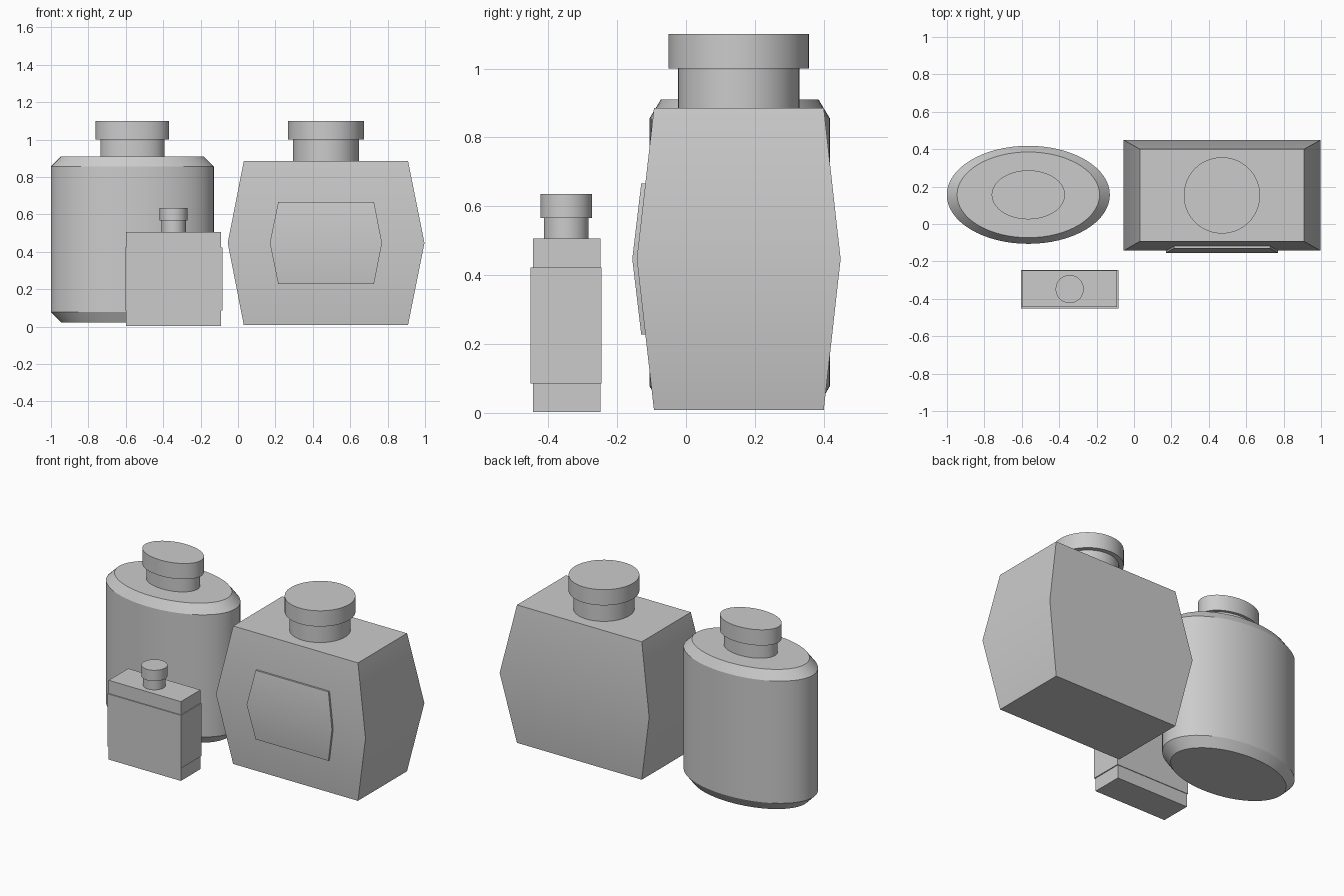
import bpy, math

if "Cube" in bpy.data.objects:
    bpy.data.objects.remove(bpy.data.objects["Cube"])


def loft(name, sections):
    """Closed solid through stacked rings; each section is a list of points."""
    n = len(sections[0])
    verts = [p for s in sections for p in s]
    faces = [tuple(reversed(range(n)))]
    for k in range(len(sections) - 1):
        a, b = k * n, (k + 1) * n
        faces += [(a + i, a + (i + 1) % n, b + (i + 1) % n, b + i) for i in range(n)]
    faces.append(tuple(range(len(verts) - n, len(verts))))
    mesh = bpy.data.meshes.new(name)
    mesh.from_pydata(verts, [], faces)
    obj = bpy.data.objects.new(name, mesh)
    bpy.context.collection.objects.link(obj)
    bpy.ops.object.select_all(action='DESELECT')
    bpy.context.view_layer.objects.active = obj
    obj.select_set(True)
    bpy.ops.object.shade_smooth_by_angle(angle=math.radians(30))
    return obj


def ellipse(cx, cy, z, rx, ry, n=64):
    return [(cx + rx * math.cos(2 * math.pi * i / n),
             cy + ry * math.sin(2 * math.pi * i / n), z) for i in range(n)]


def rect(x0, x1, y0, y1, z):
    return [(x0, y0, z), (x1, y0, z), (x1, y1, z), (x0, y1, z)]


def drum(name, cx, cy, rx, ry, z0, z1):
    return loft(name, [ellipse(cx, cy, z, rx, ry) for z in (z0, z1)])


# Oval bottle with bevelled shoulders, neck and cap
cx, cy = -0.565, 0.156
loft("oval_bottle_body", [ellipse(cx, cy, z, rx, ry) for z, rx, ry in (
    (0.022, 0.381, 0.229), (0.078, 0.436, 0.262),
    (0.855, 0.436, 0.262), (0.91, 0.381, 0.229))])
drum("oval_bottle_neck", cx, cy, 0.171, 0.114, 0.91, 1.0)
drum("oval_bottle_cap", cx, cy, 0.196, 0.131, 1.0, 1.1)

# Faceted bottle, widest at mid height
loft("faceted_bottle_body", [rect(0.031, 0.909, -0.093, 0.40, 0.008),
                             rect(-0.055, 0.997, -0.143, 0.449, 0.447),
                             rect(0.031, 0.909, -0.093, 0.40, 0.885)])
drum("faceted_bottle_neck", 0.47, 0.153, 0.176, 0.176, 0.885, 1.0)
drum("faceted_bottle_cap", 0.47, 0.153, 0.204, 0.204, 1.0, 1.1)

# Raised label plate following the folded front
loft("faceted_bottle_label", [rect(0.215, 0.727, -0.13, -0.10, 0.228),
                              rect(0.17, 0.77, -0.156, -0.12, 0.447),
                              rect(0.215, 0.727, -0.13, -0.10, 0.666)])

# Small rectangular bottle with a wrap-around label
loft("small_bottle_body", [rect(-0.598, -0.09, -0.445, -0.249, z) for z in (0.002, 0.506)])
loft("small_bottle_label", [rect(-0.604, -0.084, -0.451, -0.245, z) for z in (0.086, 0.422)])
drum("small_bottle_neck", -0.344, -0.348, 0.065, 0.065, 0.506, 0.566)
drum("small_bottle_cap", -0.344, -0.348, 0.075, 0.075, 0.566, 0.635)
